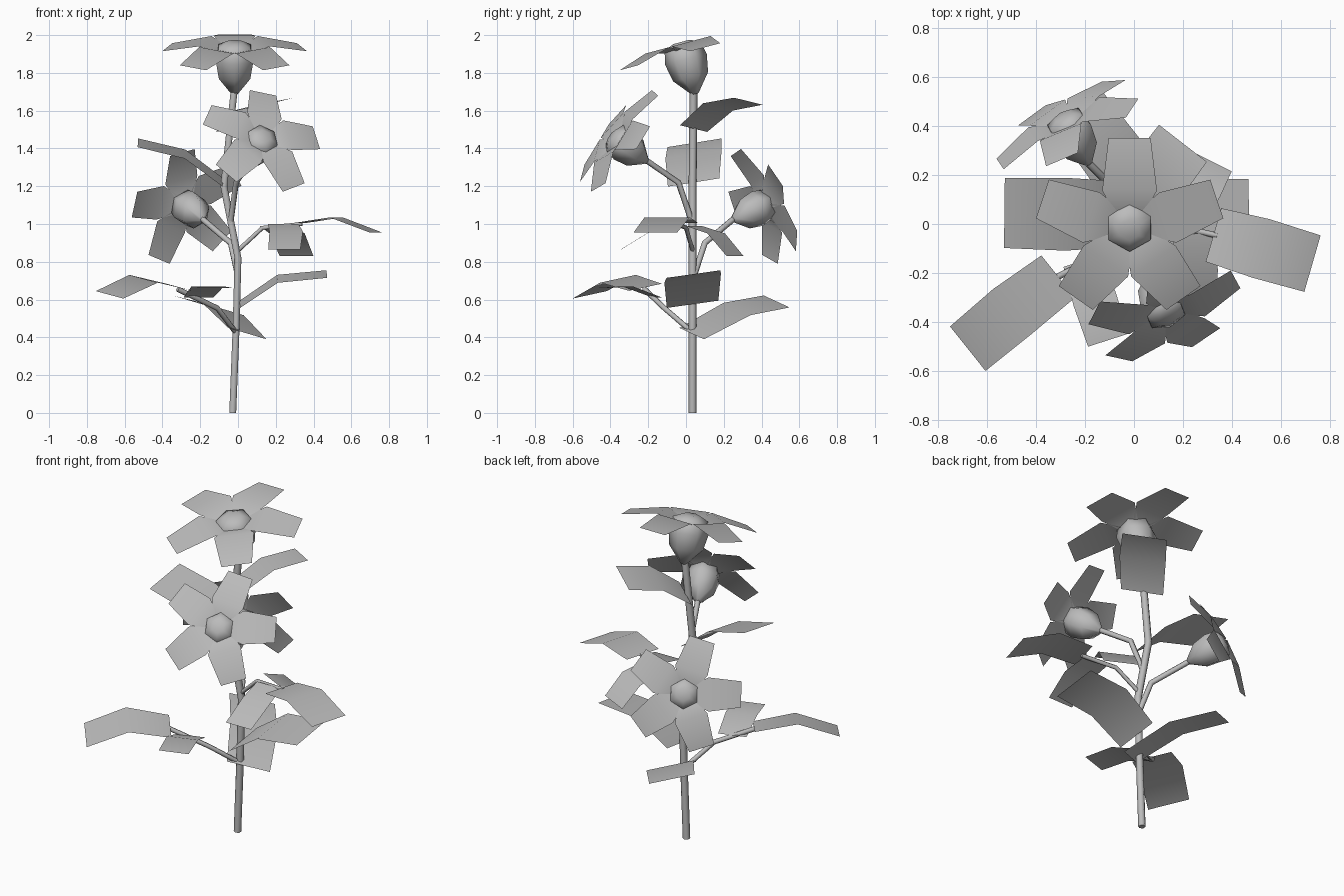
import bpy
import bmesh
from math import cos, sin, pi, radians
from mathutils import Matrix, Vector

cube = bpy.data.objects.get("Cube")
if cube:
    bpy.data.objects.remove(cube, do_unlink=True)

grey = bpy.data.materials.new("plain_grey")
grey.use_nodes = True
grey.diffuse_color = (0.5, 0.5, 0.5, 1)
bsdf = next(n for n in grey.node_tree.nodes if n.type == "BSDF_PRINCIPLED")
bsdf.inputs["Base Color"].default_value = grey.diffuse_color
bsdf.inputs["Roughness"].default_value = 0.8


def select_only(obj):
    bpy.ops.object.select_all(action="DESELECT")
    obj.select_set(True)
    bpy.context.view_layer.objects.active = obj


def finish(name, bm, angle=40):
    mesh = bpy.data.meshes.new(name)
    bm.to_mesh(mesh)
    bm.free()
    mesh.materials.append(grey)
    obj = bpy.data.objects.new(name, mesh)
    bpy.context.collection.objects.link(obj)
    select_only(obj)
    bpy.ops.object.shade_smooth_by_angle(angle=radians(angle))


def tube(name, points, radius):
    """Six-sided stalk through the points."""
    curve = bpy.data.curves.new(name, "CURVE")
    curve.dimensions = "3D"
    curve.bevel_depth = radius
    curve.bevel_resolution = 1
    curve.use_fill_caps = True
    spline = curve.splines.new("POLY")
    spline.points.add(len(points) - 1)
    for p, co in zip(spline.points, points):
        p.co = (*co, 1)
    curve.materials.append(grey)
    obj = bpy.data.objects.new(name, curve)
    bpy.context.collection.objects.link(obj)
    select_only(obj)
    bpy.ops.object.convert(target="MESH")
    bpy.ops.object.shade_smooth_by_angle(angle=radians(65))


def strip(bm, rows):
    """Sheet of quads joining pairs of edge points."""
    pairs = [[bm.verts.new(p) for p in row] for row in rows]
    for (a, b), (c, d) in zip(pairs, pairs[1:]):
        bm.faces.new((a, b, d, c))


def leaf(name, base, mid, tip, half, roll=0.0):
    base, mid, tip = Vector(base), Vector(mid), Vector(tip)
    side = (tip - base).cross(Vector((0, 0, 1))).normalized()
    side.z -= roll
    side.normalize()
    bm = bmesh.new()
    strip(bm, [(p - side * half * w, p + side * half * w)
               for p, w in ((base, 0.95), (mid, 1.04), (tip, 1))])
    finish(name, bm)


def flower(name, centre, normal, up, scale=1.0, turn=0):
    n = Vector(normal).normalized()
    v = Vector(up)
    v = (v - n * v.dot(n)).normalized()
    u = v.cross(n)
    frame = Matrix((u, v, n)).transposed().to_4x4()
    frame.translation = Vector(centre)
    frame = frame @ Matrix.Scale(scale, 4)

    # Five bent petals
    bm = bmesh.new()
    for i in range(5):
        a = radians(90 + turn + 72 * i)
        out, side = Vector((cos(a), sin(a), 0)), Vector((-sin(a), cos(a), 0))
        rows = []
        for r, half, h in ((0.05, 0.055, -0.01), (0.165, 0.112, 0.025), (0.375, 0.086, -0.025)):
            p = out * r + Vector((0, 0, h))
            rows.append((frame @ (p + side * half), frame @ (p - side * half)))
        strip(bm, rows)
    finish(name + "_petals", bm)

    # Six-sided bulb with a low cap
    bm = bmesh.new()
    rings = []
    for r, h in ((0.018, -0.25), (0.096, -0.155), (0.114, -0.06), (0.098, 0.01), (0.045, 0.035)):
        rings.append([bm.verts.new(frame @ Vector((r * cos(a), r * sin(a), h)))
                      for a in (pi / 2 + k * pi / 3 for k in range(6))])
    for low, high in zip(rings, rings[1:]):
        for k in range(6):
            j = (k + 1) % 6
            bm.faces.new((low[k], low[j], high[j], high[k]))
    bm.faces.new(rings[-1])
    bm.faces.new(rings[0][::-1])
    finish(name + "_bulb", bm, 65)


# Main stem and branches
tube("main_stem", [(-0.028, 0.035, 0), (-0.01, 0.035, 0.45), (0, 0.035, 0.82),
                   (-0.075, 0.035, 1.2), (-0.02, 0.04, 1.71)], 0.021)
tube("front_flower_branch", [(-0.04, 0.035, 1.0), (-0.01, -0.04, 1.22), (0.07, -0.215, 1.34)], 0.016)
tube("back_flower_branch", [(0, 0.04, 0.72), (-0.04, 0.1, 0.9), (-0.187, 0.25, 1.025)], 0.016)
tube("right_leaf_branch", [(-0.015, 0.03, 0.43), (-0.11, -0.115, 0.555), (-0.32, -0.22, 0.655)], 0.014)
tube("left_leaf_branch", [(0, 0.035, 0.86), (0.13, 0, 0.98), (0.34, -0.047, 1.0)], 0.012)

# Flowers
flower("top_flower", (-0.018, -0.016, 1.93), (0, -0.26, 0.966), (0, 1, 0))
flower("front_flower", (0.13, -0.37, 1.45), (0.3, -0.77, 0.56), (0, 0, 1), 0.85, -14)
flower("back_flower", (-0.28, 0.42, 1.1), (-0.45, 0.82, 0.36), (0, 0, 1), 0.85, -16)

# Leaves on the right branch
leaf("low_right_leaf", (-0.31, -0.215, 0.665), (-0.5, -0.36, 0.71), (-0.68, -0.51, 0.625), 0.118, -0.17)
leaf("low_front_leaf", (-0.21, -0.15, 0.61), (-0.16, -0.31, 0.67), (-0.105, -0.475, 0.66), 0.087)

# Leaves on the left branch
leaf("long_left_leaf", (0.325, -0.045, 1.005), (0.52, -0.1, 1.035), (0.73, -0.162, 0.955), 0.12)
leaf("small_front_leaf", (0.24, -0.04, 1.0), (0.255, -0.19, 0.96), (0.245, -0.345, 0.865), 0.085)
leaf("small_back_leaf", (0.2, 0.04, 0.99), (0.26, 0.16, 0.95), (0.31, 0.26, 0.83), 0.1)

# Leaves on the main stem
leaf("low_left_leaf", (0.01, 0.035, 0.575), (0.21, 0.035, 0.71), (0.47, 0.04, 0.735), 0.145, 0.14)
leaf("low_back_leaf", (0.05, 0.03, 0.42), (-0.08, 0.27, 0.55), (-0.24, 0.48, 0.59), 0.13, 0.25)
leaf("high_right_leaf", (-0.08, 0.04, 1.22), (-0.28, 0.04, 1.37), (-0.53, 0.045, 1.43), 0.145, -0.16)
leaf("high_back_leaf", (-0.025, 0.04, 1.505), (0.08, 0.17, 1.62), (0.2, 0.33, 1.65), 0.125, -0.15)
